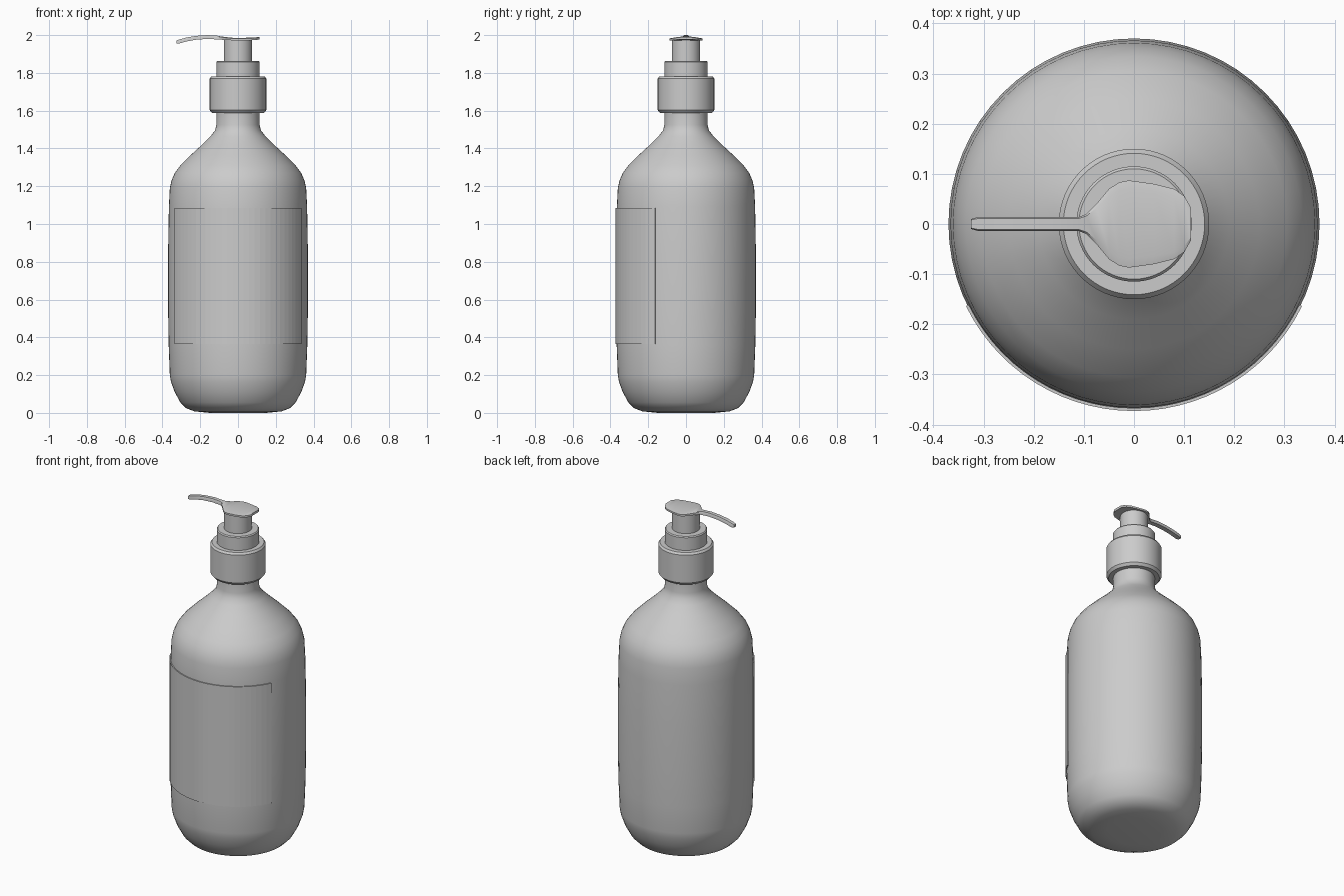
import bpy, bmesh, math

cube = bpy.data.objects.get("Cube")
if cube:
    bpy.data.objects.remove(cube)

grey = bpy.data.materials.new("plain_grey")
grey.use_nodes = True
grey.diffuse_color = (0.6, 0.6, 0.6, 1)
grey.node_tree.nodes["Principled BSDF"].inputs["Base Color"].default_value = (0.6, 0.6, 0.6, 1)


def finish(name, bm, angle=35):
    """Turn a bmesh into a shaded, coloured object."""
    bmesh.ops.recalc_face_normals(bm, faces=bm.faces)
    mesh = bpy.data.meshes.new(name)
    bm.to_mesh(mesh)
    bm.free()
    mesh.materials.append(grey)
    obj = bpy.data.objects.new(name, mesh)
    bpy.context.collection.objects.link(obj)
    bpy.ops.object.select_all(action="DESELECT")
    obj.select_set(True)
    bpy.context.view_layer.objects.active = obj
    if angle:
        bpy.ops.object.shade_smooth_by_angle(angle=math.radians(angle))
    return obj


def loft(bm, rings):
    """Bridge closed rings of points and cap both ends."""
    loops = [[bm.verts.new(p) for p in ring] for ring in rings]
    n = len(loops[0])
    for a, b in zip(loops, loops[1:]):
        for i in range(n):
            j = (i + 1) % n
            bm.faces.new((a[i], a[j], b[j], b[i]))
    bm.faces.new(loops[0][::-1])
    bm.faces.new(loops[-1])


def lathe(name, profile, sides=64):
    bm = bmesh.new()
    turns = [math.tau * i / sides for i in range(sides)]
    loft(bm, [[(r * math.cos(a), r * math.sin(a), z) for a in turns] for r, z in profile])
    return finish(name, bm)


# Bottle with rounded base, sloped shoulder and neck
lathe("bottle", [
    (0.15, 0), (0.23, 0.008), (0.275, 0.025), (0.305, 0.055), (0.335, 0.11),
    (0.355, 0.165), (0.361, 0.2), (0.367, 0.36), (0.37, 0.55), (0.37, 0.85),
    (0.366, 1.09), (0.361, 1.19), (0.352, 1.23), (0.335, 1.27), (0.305, 1.31),
    (0.25, 1.365), (0.19, 1.42), (0.145, 1.465), (0.122, 1.495), (0.114, 1.525),
    (0.113, 1.6)])

# Pump collar, ring and stem
lathe("collar", [(0.11, 1.588), (0.138, 1.588), (0.15, 1.603), (0.15, 1.77),
                 (0.141, 1.782), (0.1, 1.782)])
lathe("pump_ring", [(0.115, 1.77), (0.115, 1.858), (0.11, 1.864), (0.07, 1.864)])
lathe("stem", [(0.075, 1.85), (0.075, 1.978)])

# Pump head and spout: stations of x, half width, top height, thickness
stations = [
    (-0.325, 0.010, 1.972, 0.016), (-0.31, 0.014, 1.977, 0.021),
    (-0.27, 0.014, 1.988, 0.021), (-0.22, 0.014, 1.996, 0.02),
    (-0.16, 0.014, 2.0, 0.02), (-0.11, 0.014, 1.997, 0.02),
    (-0.095, 0.02, 1.994, 0.018), (-0.075, 0.04, 1.991, 0.016),
    (-0.05, 0.07, 1.988, 0.014), (-0.03, 0.083, 1.986, 0.014),
    (-0.01, 0.087, 1.986, 0.014), (0.04, 0.08, 1.986, 0.014),
    (0.08, 0.07, 1.987, 0.014), (0.1, 0.056, 1.989, 0.014),
    (0.114, 0.032, 1.991, 0.014)]
bm = bmesh.new()
loft(bm, [[(x, -w, z - t), (x, w, z - t), (x, w, z - t * 0.25), (x, w * 0.8, z),
           (x, -w * 0.8, z), (x, -w, z - t * 0.25)] for x, w, z, t in stations])
finish("pump_head", bm, 30)

# Faceted label plate wrapped around the front
bm = bmesh.new()
half, steps = math.radians(64), 28
columns = []
for i in range(steps + 1):
    a = -half + 2 * half * i / steps
    columns.append([(r * math.sin(a), -r * math.cos(a), z)
                    for r, z in ((0.367, 0.365), (0.373, 0.365), (0.373, 1.085), (0.367, 1.085))])
loft(bm, columns)
finish("label", bm, 0)
